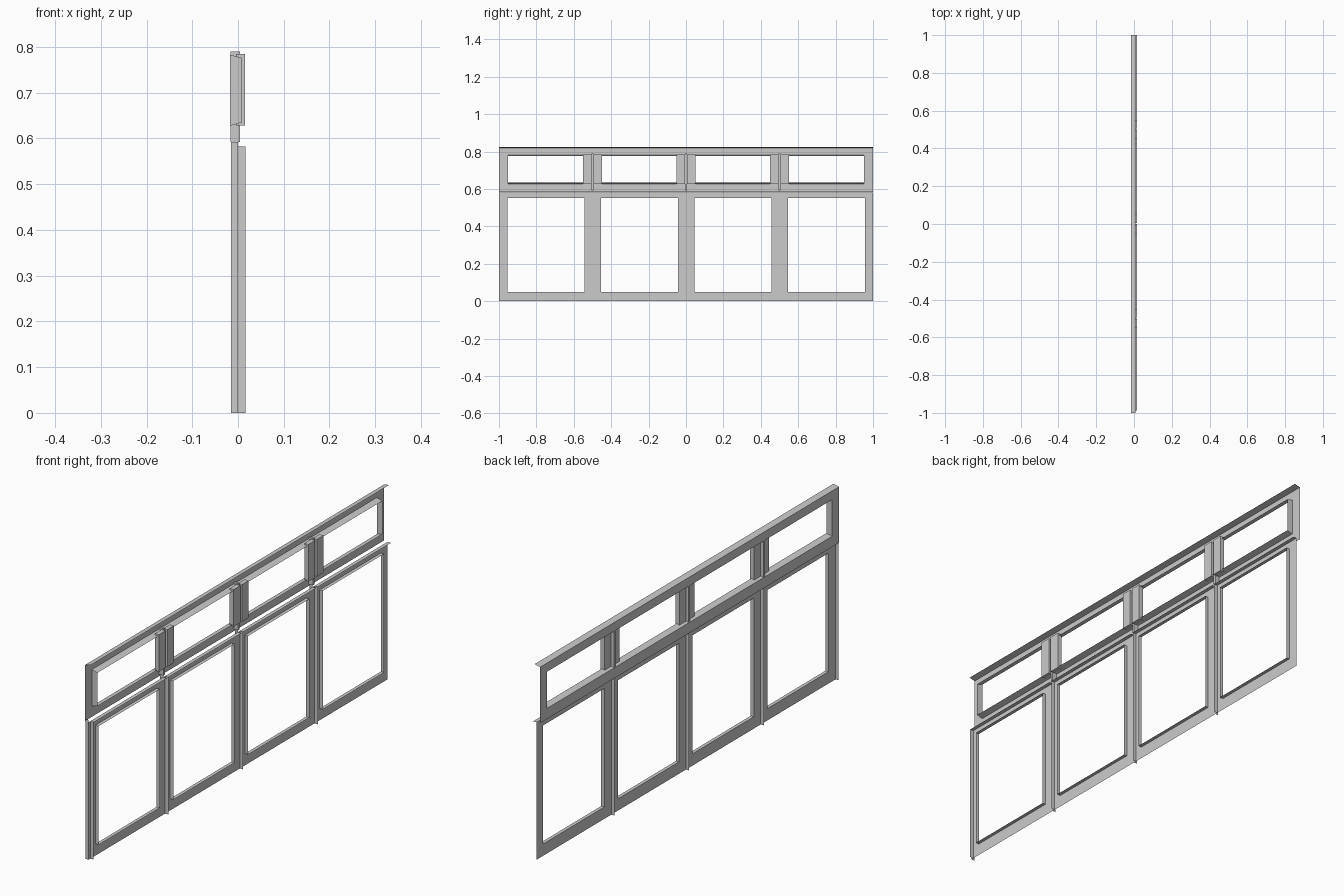
import bpy
import bmesh

cube = bpy.data.objects.get("Cube")
if cube:
    bpy.data.objects.remove(cube, do_unlink=True)

grey = bpy.data.materials.new("plain_grey")
grey.use_nodes = True
grey.diffuse_color = (0.6, 0.6, 0.6, 1)
grey.node_tree.nodes["Principled BSDF"].inputs["Base Color"].default_value = (0.6, 0.6, 0.6, 1)

FRONT = -0.017      # plane of the upper sheet
LIP = 0.016         # furthest point of hooks, posts and lower folds


def finish(name, bm):
    mesh = bpy.data.meshes.new(name)
    bm.to_mesh(mesh)
    bm.free()
    mesh.materials.append(grey)
    obj = bpy.data.objects.new(name, mesh)
    bpy.context.collection.objects.link(obj)
    return obj


def ring(bm, x, y0, y1, z0, z1):
    return [bm.verts.new((x, y, z)) for y, z in ((y0, z0), (y0, z1), (y1, z1), (y1, z0))]


def sheet_frame(name, x, outer, hole, reveal, draft, fold, rise):
    """Thin sheet with a window hole, folded reveals and a folded top edge."""
    bm = bmesh.new()
    y0, y1, z0, z1 = hole
    rings = [ring(bm, x, *outer),
             ring(bm, x, *hole),
             ring(bm, reveal, y0, y1, z0 + draft, z1 - draft)]
    for a, b in zip(rings, rings[1:]):
        for i in range(4):
            j = (i + 1) % 4
            bm.faces.new((a[i], a[j], b[j], b[i]))
    left, right = rings[0][1], rings[0][2]
    tip = [bm.verts.new((fold, v.co.y, v.co.z + rise)) for v in (right, left)]
    bm.faces.new((left, right, *tip))
    return finish(name, bm)


def hook(name, y, height):
    """Stepped interlocking edge; its outer fin reaches up to the upper frame."""
    bm = bmesh.new()
    path = ((-0.015, y), (0, y), (0, y + 0.012), (LIP, y + 0.012))
    tops = (height + 0.01, height, height)
    for (xa, ya), (xb, yb), top in zip(path, path[1:], tops):
        corners = ((xa, ya, 0), (xb, yb, 0), (xb, yb, top), (xa, ya, top))
        bm.faces.new([bm.verts.new(c) for c in corners])
    bmesh.ops.remove_doubles(bm, verts=bm.verts, dist=0.0001)
    return finish(name, bm)


def block(name, x0, x1, y0, y1, z0, z1):
    bm = bmesh.new()
    bmesh.ops.create_cube(bm, size=1)
    for v in bm.verts:
        v.co = (x1 if v.co.x > 0 else x0, y1 if v.co.y > 0 else y0, z1 if v.co.z > 0 else z0)
    return finish(name, bm)


# Upper frame: one long band with a single opening and a tilted top fold
sheet_frame("upper_frame", FRONT, (-1, 1, 0.583, 0.82), (-0.953, 0.953, 0.628, 0.783),
            0.009, 0.007, 0.009, 0.006)

# Four lower panels, set back, each with a hooked edge on one side
for i in range(4):
    y = -1 + i * 0.5
    sheet_frame(f"lower_panel_{i + 1}", 0, (y + 0.012, y + 0.5, 0, 0.582),
                (y + 0.046, y + 0.456, 0.05, 0.552), LIP - 0.001, 0, LIP, 0)
    hook(f"panel_hook_{i + 1}", y, 0.582)

# Upper mullions: paired set-back posts with a narrow fin between them
for i in range(3):
    y = -0.5 + i * 0.5
    block(f"mullion_fin_{i + 1}", FRONT + 0.001, 0.004, y - 0.005, y + 0.005, 0.592, 0.79)
    for side, label in ((-1, "right"), (1, "left")):
        a, b = sorted((y + side * 0.006, y + side * 0.05))
        block(f"mullion_post_{label}_{i + 1}", -0.004, LIP - 0.001, a, b, 0.628, 0.785)
